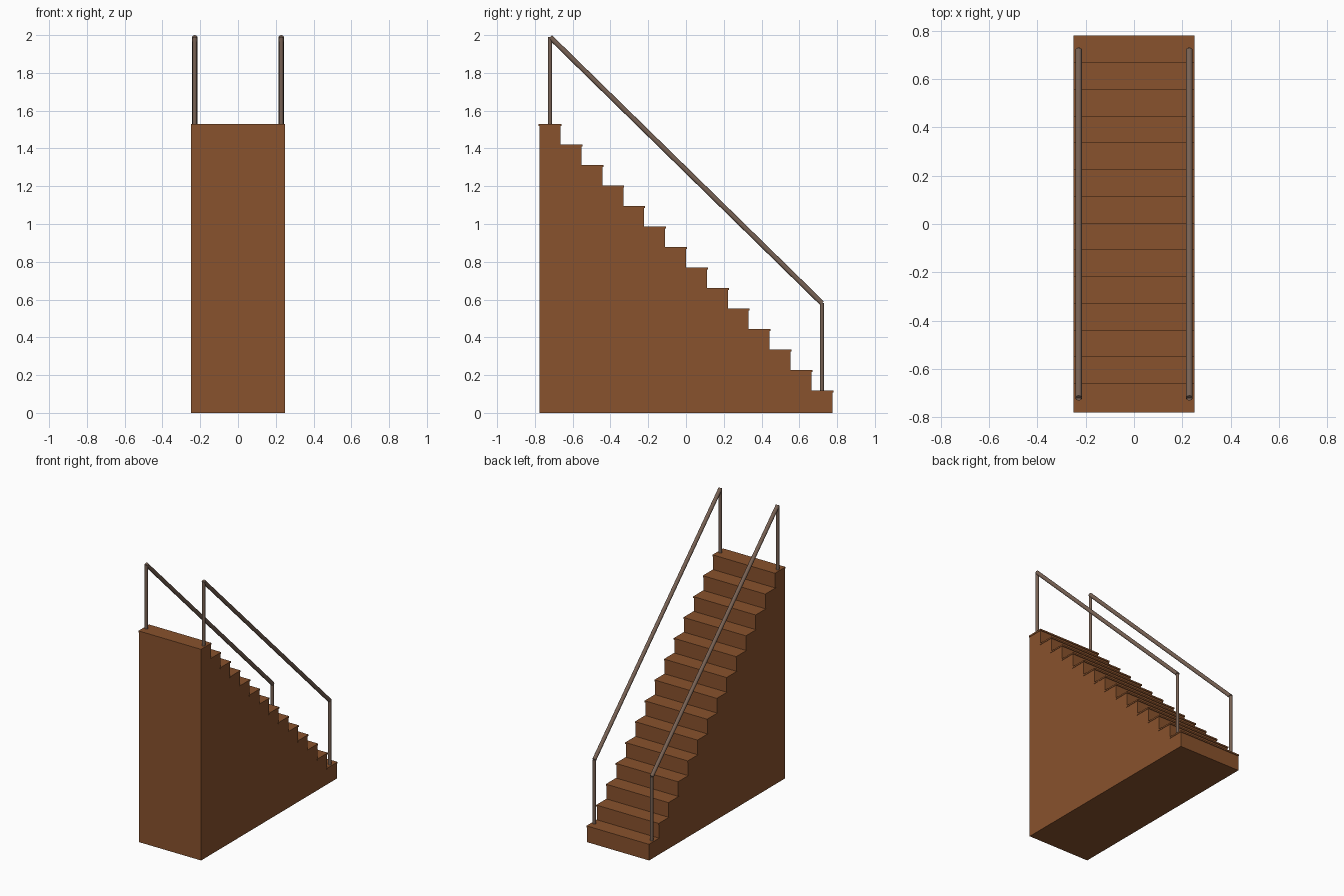
import bpy
import math
from mathutils import Vector

cube = bpy.data.objects.get("Cube")
if cube:
    bpy.data.objects.remove(cube, do_unlink=True)

STEPS = 14
DEPTH = 1.55 / STEPS      # going of one step
RISE = 0.1084             # height of one step
TREAD = 0.011             # tread thickness
LIP = 0.005               # tread overhang front and back


def material(name, color):
    mat = bpy.data.materials.new(name)
    mat.use_nodes = True
    mat.diffuse_color = color
    mat.node_tree.nodes["Principled BSDF"].inputs["Base Color"].default_value = color
    return mat


wood = material("brown wood", (0.25, 0.085, 0.026, 1))
metal = material("grey brown metal", (0.188, 0.122, 0.089, 1))


def box(name, center, size, mat):
    bpy.ops.mesh.primitive_cube_add(size=1, location=center)
    obj = bpy.context.object
    obj.name = name
    obj.scale = size
    bpy.ops.object.transform_apply(location=False, rotation=False, scale=True)
    obj.data.materials.append(mat)


def rod(name, start, end, radius, mat):
    start, end = Vector(start), Vector(end)
    axis = end - start
    bpy.ops.mesh.primitive_cylinder_add(vertices=16, radius=radius, depth=axis.length,
                                        location=(start + end) / 2)
    obj = bpy.context.object
    obj.name = name
    obj.rotation_euler = axis.to_track_quat('Z', 'Y').to_euler()
    obj.data.materials.append(mat)
    bpy.ops.object.shade_smooth_by_angle(angle=math.radians(40))


# Solid step blocks with thin overhanging treads, rising towards the front
for i in range(STEPS):
    y = 0.775 - (i + 0.5) * DEPTH
    top = (i + 1) * RISE
    box(f"step_block_{i + 1}", (0, y, top / 2), (0.495, DEPTH, top), wood)
    box(f"tread_{i + 1}", (0, y, top + TREAD / 2),
        (0.5, DEPTH + 2 * LIP, TREAD), wood)

# Handrail on each side: lower post, upper post and sloping rail
reach = 0.775 - DEPTH / 2
low_z, high_z = 0.581, 1.99
for side, x in (("left", 0.229), ("right", -0.229)):
    rod(f"{side}_lower_post", (x, reach, RISE), (x, reach, low_z), 0.011, metal)
    rod(f"{side}_upper_post", (x, -reach, STEPS * RISE), (x, -reach, high_z), 0.011, metal)
    rod(f"{side}_handrail", (x, reach, low_z), (x, -reach, high_z), 0.0138, metal)
